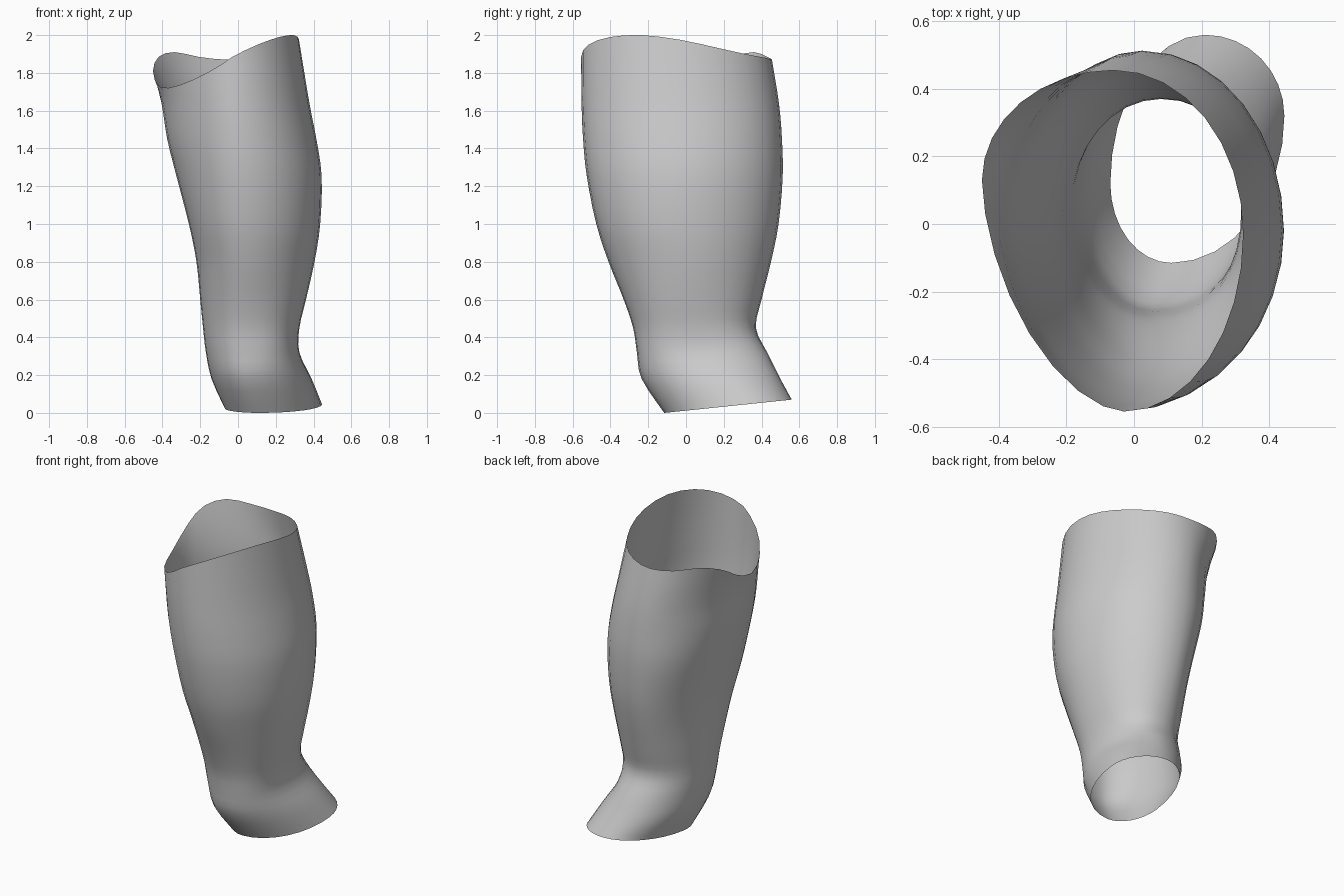
import bpy
import bmesh
from math import sin, cos, pi

cube = bpy.data.objects.get("Cube")
if cube:
    bpy.data.objects.remove(cube, do_unlink=True)

SIDES = 32
STEPS = 3
ROUND = (1, 1, 1, 1)

# Cross-sections from ankle to knee: the outermost point on each side
# height, (left edge x, y), (right edge x, y), (front x, y), (back x, y),
# and the flatness of the quarters: back right, back left, front left, front right
SECTIONS = [
    (0.0, (-0.07, 0.12), (0.445, 0.32), (0.11, -0.115), (0.21, 0.56), ROUND),
    (0.18, (-0.14, 0.1), (0.39, 0.22), (0.06, -0.235), (0.17, 0.5), (1, 1, 1, 0.95)),
    (0.32, (-0.17, 0.07), (0.325, 0.1), (0.05, -0.26), (0.12, 0.43), (0.95, 1, 1, 0.82)),
    (0.45, (-0.185, 0.05), (0.325, 0.04), (0.05, -0.28), (0.08, 0.37), (0.9, 1, 1, 0.85)),
    (0.6, (-0.2, 0.04), (0.36, 0.01), (0.05, -0.33), (0.07, 0.4), (0.95, 1, 1, 0.93)),
    (0.8, (-0.22, 0.02), (0.405, 0), (0.05, -0.41), (0.06, 0.45), ROUND),
    (1.0, (-0.26, 0), (0.435, -0.02), (0.04, -0.475), (0.05, 0.49), ROUND),
    (1.25, (-0.325, 0), (0.443, -0.02), (0.02, -0.525), (0.03, 0.512), (1, 1, 1.08, 1)),
    (1.45, (-0.375, 0.02), (0.415, -0.02), (0, -0.545), (0.01, 0.508), (1, 1.1, 1.12, 1)),
    (1.64, (-0.405, 0.04), (0.378, -0.03), (-0.02, -0.553), (-0.02, 0.492), (1, 1.12, 1.16, 1)),
    (1.9, (-0.45, 0.13), (0.323, -0.03), (-0.03, -0.555), (-0.06, 0.455), (1, 1, 1.18, 1)),
]

# Wavy height of the upper rim, counter-clockwise from the +x side
RIM = [1.975, 1.935, 1.90, 1.88, 1.87, 1.885, 1.91, 1.885,
       1.81, 1.725, 1.735, 1.80, 1.885, 1.95, 1.99, 2.0]


def smooth_mix(a, b, c, d, t):
    """Catmull-Rom blend from b to c."""
    return b + 0.5 * t * (c - a + t * (2 * a - 5 * b + 4 * c - d
                                       + t * (3 * (b - c) + d - a)))


def rim_height(turn):
    position = turn * len(RIM)
    k = int(position)
    near = [RIM[(k + n) % len(RIM)] for n in (-1, 0, 1, 2)]
    return smooth_mix(*near, position - k)


def section_ring(section):
    """Join the four outermost points with rounded quarters."""
    z, left, right, front, back, flatness = section
    ring = []
    for i in range(SIDES):
        angle = 2 * pi * i / SIDES
        c, s = cos(angle), sin(angle)
        side = right if c >= 0 else left
        end = back if s >= 0 else front
        power = flatness[4 * i // SIDES]
        x = end[0] + (side[0] - end[0]) * abs(c) ** power
        y = side[1] + (end[1] - side[1]) * abs(s) ** power
        ring.append((x, y, z))
    return ring


rings = [section_ring(section) for section in SECTIONS]

# Slanted ankle opening and wavy knee opening
rings[0] = [(x, y, 0.104 * (y + 0.115)) for x, y, z in rings[0]]
rings[-1] = [(x, y, rim_height(i / SIDES))
             for i, (x, y, z) in enumerate(rings[-1])]


def between(k, t):
    """Ring part of the way from section k to the next one."""
    last = len(rings) - 1
    four = [rings[min(max(k + n, 0), last)] for n in (-1, 0, 1, 2)]
    return [tuple(smooth_mix(*values, t) for values in zip(*points))
            for points in zip(*four)]


loft = [between(k, step / STEPS)
        for k in range(len(rings) - 1) for step in range(STEPS)]
loft.append(rings[-1])

# Open lower-leg sleeve
bm = bmesh.new()
rows = [[bm.verts.new(point) for point in ring] for ring in loft]
for lower, upper in zip(rows, rows[1:]):
    for i in range(SIDES):
        j = (i + 1) % SIDES
        face = bm.faces.new((lower[i], lower[j], upper[j], upper[i]))
        face.smooth = True
mesh = bpy.data.meshes.new("leg_sleeve")
bm.to_mesh(mesh)
bm.free()
sleeve = bpy.data.objects.new("leg_sleeve", mesh)
bpy.context.collection.objects.link(sleeve)

# Plain grey surface
grey = bpy.data.materials.new("plain_grey")
grey.use_nodes = True
colour = (0.6, 0.6, 0.6, 1)
grey.diffuse_color = colour
grey.node_tree.nodes["Principled BSDF"].inputs["Base Color"].default_value = colour
mesh.materials.append(grey)
